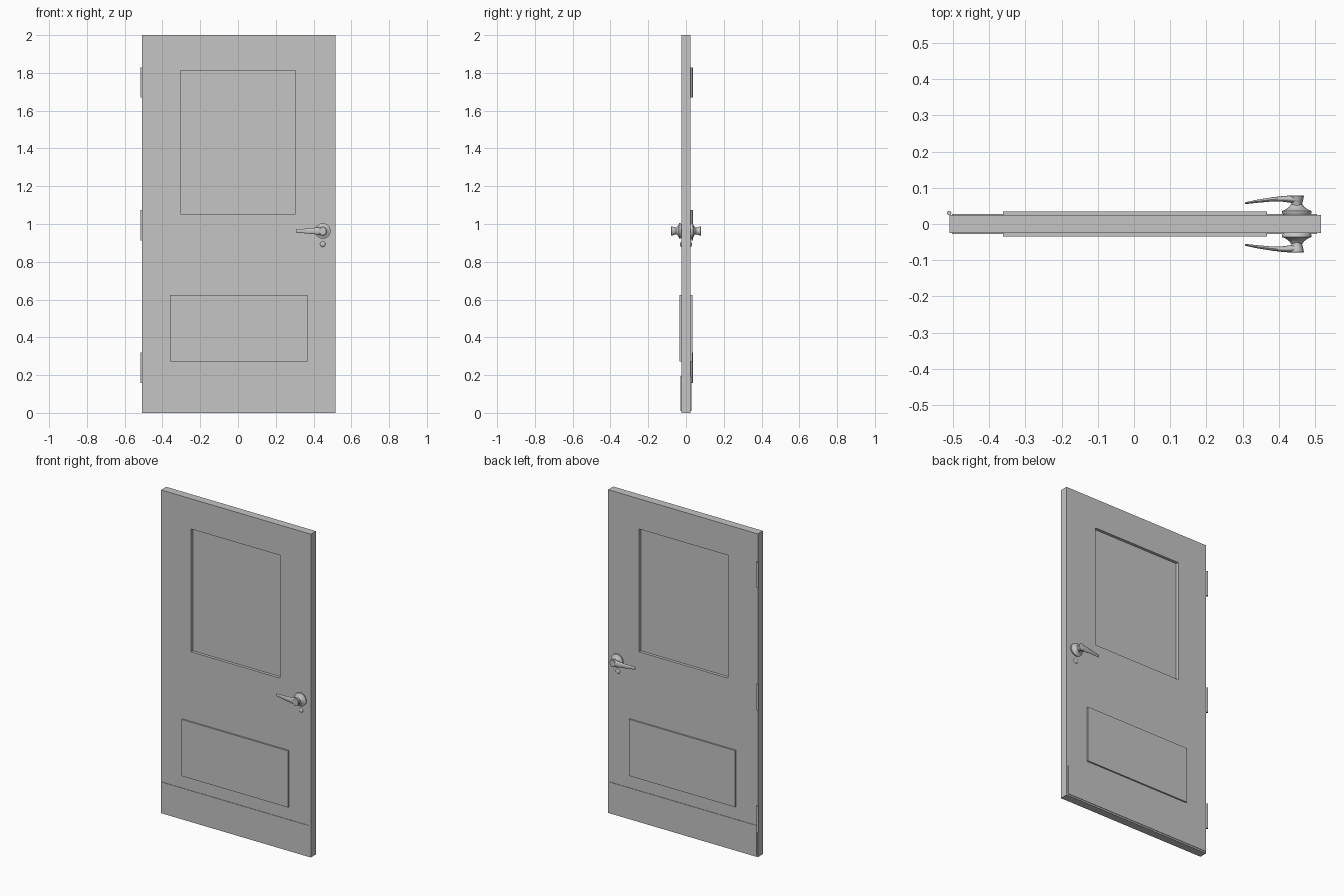
import bpy, bmesh, math
from mathutils import Vector

cube = bpy.data.objects.get("Cube")
if cube:
    bpy.data.objects.remove(cube, do_unlink=True)

grey = bpy.data.materials.new("light grey")
grey.use_nodes = True
color = (0.56, 0.56, 0.56, 1)
grey.diffuse_color = color
grey.node_tree.nodes["Principled BSDF"].inputs["Base Color"].default_value = color


def finish(bm, name, smooth=False):
    bmesh.ops.recalc_face_normals(bm, faces=bm.faces)
    mesh = bpy.data.meshes.new(name)
    bm.to_mesh(mesh)
    bm.free()
    mesh.materials.append(grey)
    obj = bpy.data.objects.new(name, mesh)
    bpy.context.collection.objects.link(obj)
    if smooth:
        bpy.ops.object.select_all(action='DESELECT')
        obj.select_set(True)
        bpy.context.view_layer.objects.active = obj
        bpy.ops.object.shade_smooth_by_angle(angle=math.radians(40))


def box_mesh(lo, hi):
    bm = bmesh.new()
    bmesh.ops.create_cube(bm, size=1)
    lo, hi = Vector(lo), Vector(hi)
    for v in bm.verts:
        v.co = (lo + hi) / 2 + v.co * (hi - lo)
    return bm


def loft(rings, name):
    """Skin a list of closed rings and cap both ends."""
    bm = bmesh.new()
    loops = [[bm.verts.new(p) for p in ring] for ring in rings]
    for a, b in zip(loops, loops[1:]):
        for i in range(len(a)):
            j = (i + 1) % len(a)
            bm.faces.new((a[i], a[j], b[j], b[i]))
    bm.faces.new(loops[0])
    bm.faces.new(loops[-1])
    finish(bm, name, True)


def circle(n):
    return [(math.cos(t), math.sin(t)) for t in (2 * math.pi * i / n for i in range(n))]


def turned(x, z, side, profile, name, squash=1):
    """Lathe (distance, radius) pairs about an axis through the door."""
    loft([[(x + r * c * squash, side * y, z + r * s) for c, s in circle(32)]
          for y, r in profile], name)


# Door slab with a sunken window field on both faces
half = 0.025
bm = box_mesh((-0.509, -half, 0), (0.516, half, 2))
win_x, win_lo, win_hi = 0.304, 1.053, 1.813
for point, normal in (((-win_x, 0, 0), (1, 0, 0)), ((win_x, 0, 0), (1, 0, 0)),
                      ((0, 0, win_lo), (0, 0, 1)), ((0, 0, win_hi), (0, 0, 1))):
    bmesh.ops.bisect_plane(bm, geom=bm.verts[:] + bm.edges[:] + bm.faces[:],
                           plane_co=point, plane_no=normal)
bm.normal_update()
fields = []
for f in bm.faces:
    c = f.calc_center_median()
    if abs(f.normal.y) > 0.9 and abs(c.x) < win_x and win_lo < c.z < win_hi:
        fields.append(f)
for f in bmesh.ops.extrude_discrete_faces(bm, faces=fields)["faces"]:
    shift = Vector((0, -math.copysign(0.018, f.calc_center_median().y), 0))
    bmesh.ops.translate(bm, verts=f.verts[:], vec=shift)
finish(bm, "door_slab")

# Raised lower panel, passing through the slab
finish(box_mesh((-0.361, -0.0345, 0.273), (0.367, 0.0345, 0.623)), "lower_panel")

# Hinge barrels on the back edge
for name, z in (("bottom", 0.159), ("middle", 0.913), ("top", 1.669)):
    loft([[(-0.51 + 0.006 * c, 0.0305 + 0.006 * s, h) for c, s in circle(16)]
          for h in (z, z + 0.16)], name + "_hinge")

# Fittings repeated on both faces
knob_x, knob_z = 0.449, 0.963
rose = [(0.024, 0.036), (0.03, 0.041), (0.036, 0.041), (0.039, 0.033),
        (0.043, 0.026), (0.048, 0.02), (0.054, 0.0165)]
hub = [(0.046, 0.018), (0.054, 0.018), (0.062, 0.02), (0.07, 0.023),
       (0.077, 0.024), (0.079, 0.022)]
lock = [(0.024, 0.0145), (0.028, 0.0125), (0.03, 0.009), (0.031, 0.004)]
# Lever stations: x, inner y, outer y, half height
lever = [(0.452, 0.055, 0.079, 0.022), (0.43, 0.059, 0.0785, 0.021),
         (0.41, 0.0615, 0.077, 0.018), (0.38, 0.062, 0.0735, 0.014),
         (0.34, 0.0585, 0.067, 0.011), (0.312, 0.0555, 0.061, 0.0095),
         (0.306, 0.055, 0.0595, 0.008)]
for side, name in ((-1, "front"), (1, "back")):
    inner, outer = side * 0.024, side * 0.028
    finish(box_mesh((-0.502, min(inner, outer), 0.01),
                    (0.505, max(inner, outer), 0.195)), name + "_kick_plate")
    turned(knob_x, knob_z, side, rose, name + "_rose")
    turned(knob_x, knob_z, side, hub, name + "_lever_hub", 0.82)
    turned(knob_x, knob_z - 0.07, side, lock, name + "_lock_cylinder")
    loft([[(x, side * ((a + b) / 2 + c * (b - a) / 2), knob_z + s * h)
           for c, s in circle(20)] for x, a, b, h in lever], name + "_lever")
